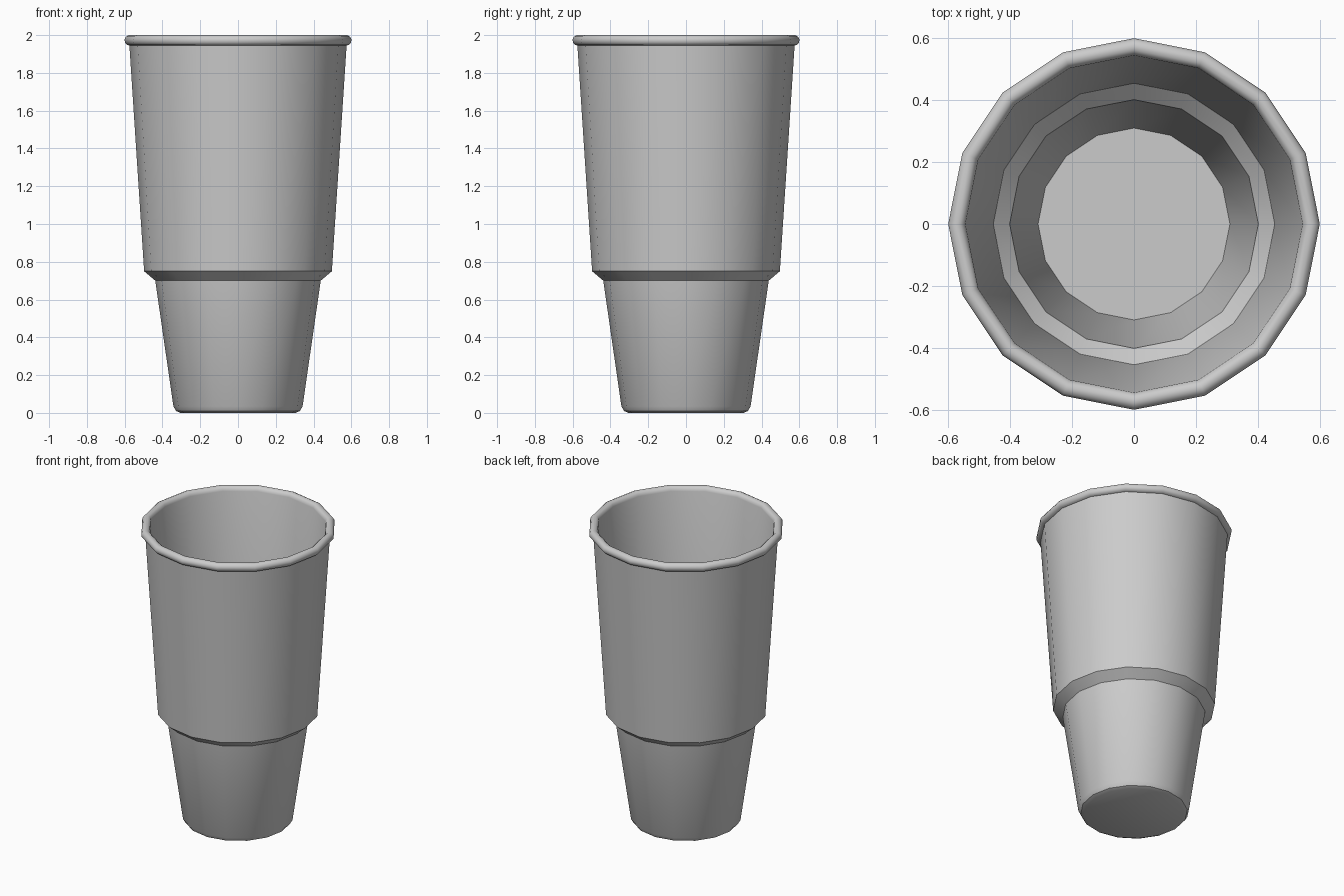
import bpy
import bmesh
import math

cube = bpy.data.objects.get("Cube")
if cube:
    bpy.data.objects.remove(cube, do_unlink=True)

SIDES = 16

# Plain grey plastic
grey = bpy.data.materials.new("grey plastic")
grey.use_nodes = True
colour = (0.6, 0.6, 0.6, 1)
grey.diffuse_color = colour
grey.node_tree.nodes["Principled BSDF"].inputs["Base Color"].default_value = colour

# Outer wall: rounded foot, lower taper, step, upper taper
outer = [(0.305, 0), (0.328, 0.01), (0.342, 0.035),
         (0.438, 0.70), (0.497, 0.75), (0.575, 1.945)]

# Rolled rim
rim = []
for i in range(1, 9):
    a = math.radians(-90 + 270 * i / 8)
    rim.append((0.573 + 0.028 * math.cos(a), 1.972 + 0.028 * math.sin(a)))

# Inner wall down to the floor
inner = [(0.455, 0.77), (0.402, 0.72), (0.31, 0.035)]


def lathe(name, profile):
    """Revolve a profile about z and cap both ends."""
    bm = bmesh.new()
    rings = []
    for r, z in profile:
        rings.append([bm.verts.new((r * math.cos(math.tau * k / SIDES),
                                    r * math.sin(math.tau * k / SIDES), z))
                      for k in range(SIDES)])
    for low, high in zip(rings, rings[1:]):
        for k in range(SIDES):
            n = (k + 1) % SIDES
            bm.faces.new((low[k], low[n], high[n], high[k]))
    bm.faces.new(rings[0][::-1])
    bm.faces.new(rings[-1])
    bmesh.ops.recalc_face_normals(bm, faces=bm.faces)
    mesh = bpy.data.meshes.new(name)
    bm.to_mesh(mesh)
    bm.free()
    mesh.materials.append(grey)
    obj = bpy.data.objects.new(name, mesh)
    bpy.context.collection.objects.link(obj)
    return obj


cup = lathe("cup", outer + rim + inner)

# Smooth walls with crisp step edges
bpy.ops.object.select_all(action="DESELECT")
cup.select_set(True)
bpy.context.view_layer.objects.active = cup
bpy.ops.object.shade_smooth_by_angle(angle=math.radians(37))
